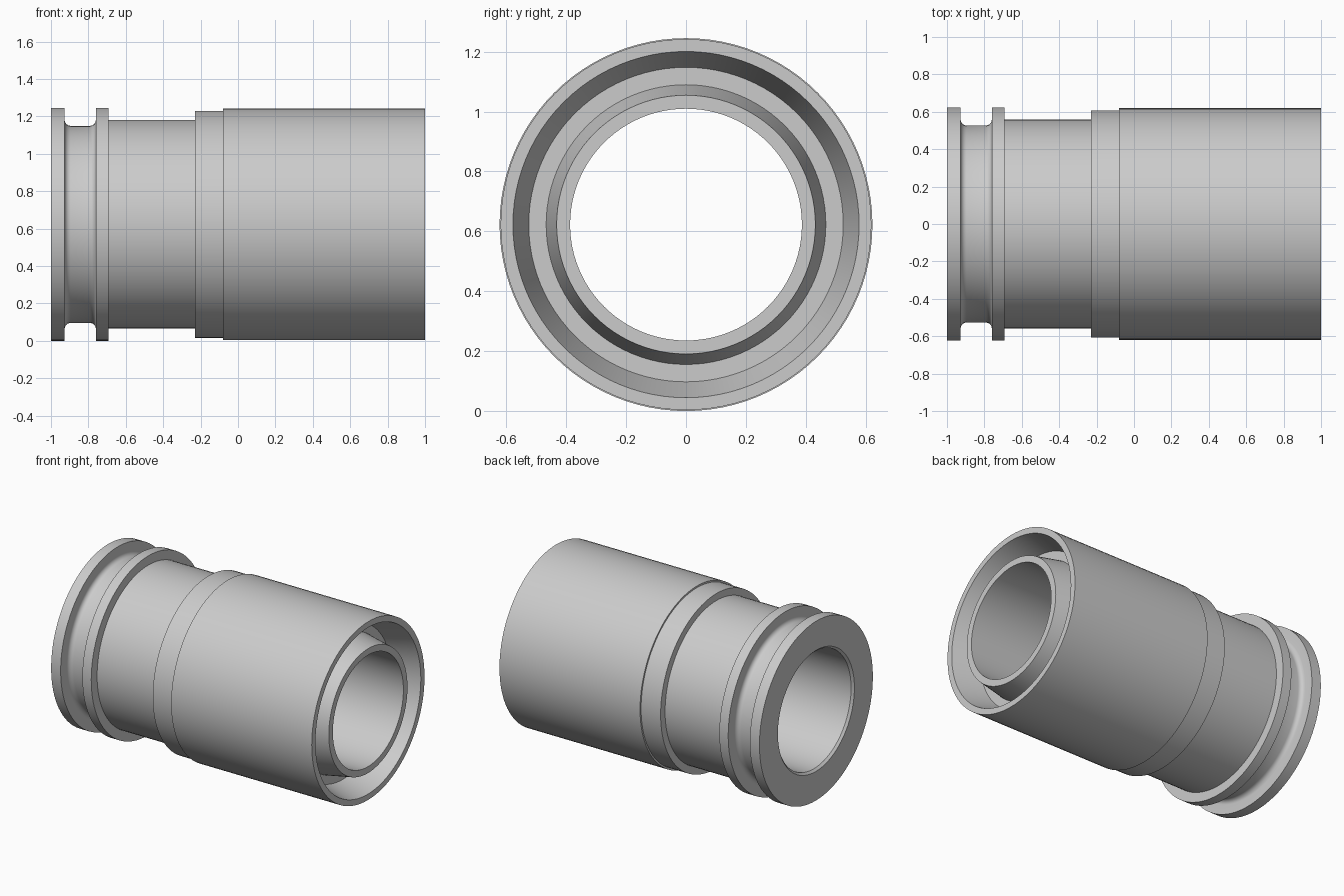
import bpy, bmesh, math

if "Cube" in bpy.data.objects:
    bpy.data.objects.remove(bpy.data.objects["Cube"])

SEGMENTS = 96
RADIUS = 0.6225

metal = bpy.data.materials.new("light_grey_metal")
metal.diffuse_color = (0.6, 0.6, 0.6, 1)
metal.use_nodes = True
metal.node_tree.nodes["Principled BSDF"].inputs["Base Color"].default_value = metal.diffuse_color


def fillet(cx, cr, radius, start, steps=6):
    """Quarter arc in the (x, radius) plane, running counter-clockwise."""
    return [(cx + radius * math.cos(math.radians(start + 90 * i / steps)),
             cr + radius * math.sin(math.radians(start + 90 * i / steps)))
            for i in range(steps + 1)]


def lathe(name, profile):
    """Spin a closed (x, radius) profile around the x axis."""
    bm = bmesh.new()
    rings = []
    for i in range(SEGMENTS):
        a = 2 * math.pi * i / SEGMENTS
        rings.append([bm.verts.new((x, r * math.cos(a), RADIUS + r * math.sin(a)))
                      for x, r in profile])
    n = len(profile)
    for i in range(SEGMENTS):
        a, b = rings[i], rings[(i + 1) % SEGMENTS]
        for j in range(n):
            k = (j + 1) % n
            bm.faces.new((a[j], a[k], b[k], b[j]))
    bmesh.ops.recalc_face_normals(bm, faces=bm.faces)
    mesh = bpy.data.meshes.new(name)
    bm.to_mesh(mesh)
    bm.free()
    mesh.materials.append(metal)
    obj = bpy.data.objects.new(name, mesh)
    bpy.context.collection.objects.link(obj)
    bpy.context.view_layer.objects.active = obj
    obj.select_set(True)
    bpy.ops.object.shade_smooth_by_angle(angle=math.radians(25))
    obj.select_set(False)
    return obj


# Outer side: end flange, filleted groove, second flange, neck, collar, sleeve
outside = [(-1, RADIUS), (-0.927, RADIUS)]
outside += fillet(-0.895, 0.559, 0.032, 180)
outside += fillet(-0.792, 0.559, 0.032, 270)
outside += [(-0.76, RADIUS), (-0.692, RADIUS), (-0.692, 0.558),
            (-0.23, 0.558), (-0.23, 0.607), (-0.08, 0.607),
            (-0.08, 0.619), (1, 0.619)]

# Tapered ring pocket between the sleeve and the inner tube
pocket = [(1, 0.578), (0.81, 0.525), (0.81, 0.467), (1, 0.432)]

# Through bore with a small lead-in chamfer at the flange end
bore = [(1, 0.387), (-0.985, 0.405), (-1, 0.42)]

lathe("coupling_body", outside + pocket + bore)
